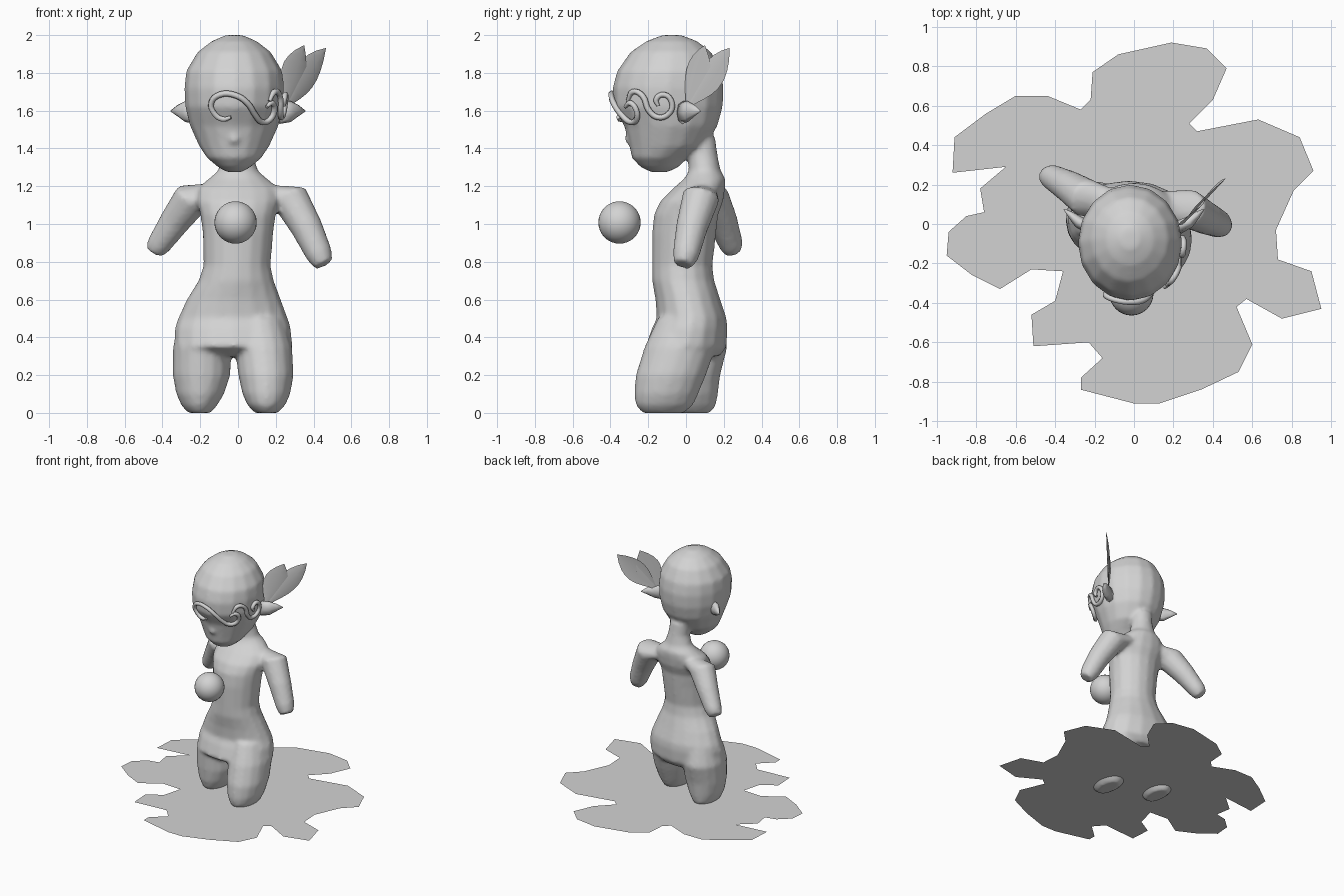
import bpy, bmesh, math
from mathutils import Vector

if "Cube" in bpy.data.objects:
    bpy.data.objects.remove(bpy.data.objects["Cube"], do_unlink=True)

clay = bpy.data.materials.new("clay_grey")
clay.use_nodes = True
clay.diffuse_color = (0.65, 0.65, 0.65, 1)
clay.node_tree.nodes["Principled BSDF"].inputs["Base Color"].default_value = clay.diffuse_color


def add_object(name, bm, smooth=True):
    """Turn a bmesh into a named object in the scene."""
    mesh = bpy.data.meshes.new(name)
    for face in bm.faces:
        face.smooth = smooth
    bm.to_mesh(mesh)
    bm.free()
    mesh.materials.append(clay)
    obj = bpy.data.objects.new(name, mesh)
    bpy.context.collection.objects.link(obj)
    return obj


def loft(bm, sections, axis=(0, 0, 1), sides=16):
    """Closed skin over elliptical sections given as (x, y, z, rx, ry)."""
    turn = Vector(axis).to_track_quat('Z', 'Y')
    if tuple(axis) == (0, 0, 1):
        turn.identity()
    rings = []
    for x, y, z, rx, ry in sections:
        ring = []
        for i in range(sides):
            a = math.tau * i / sides
            offset = turn @ Vector((rx * math.cos(a), ry * math.sin(a), 0))
            ring.append(bm.verts.new(Vector((x, y, z)) + offset))
        rings.append(ring)
    faces = [bm.faces.new(rings[0]), bm.faces.new(rings[-1])]
    for low, high in zip(rings, rings[1:]):
        for i in range(sides):
            j = (i + 1) % sides
            faces.append(bm.faces.new((low[i], low[j], high[j], high[i])))
    bmesh.ops.recalc_face_normals(bm, faces=faces)


# Head sections, also used to lay the curled band on the brow
HEAD = [(-.02, -.14, 1.275, .04, .045), (-.02, -.14, 1.3, .085, .1),
        (-.02, -.14, 1.35, .145, .147), (-.02, -.1, 1.41, .185, .2),
        (-.02, -.08, 1.52, .235, .248), (-.02, -.095, 1.62, .26, .29),
        (-.02, -.095, 1.72, .265, .295), (-.02, -.09, 1.81, .255, .275),
        (-.02, -.08, 1.91, .195, .215), (-.02, -.075, 1.968, .12, .135),
        (-.02, -.075, 2.0, .045, .05)]
TORSO = [(-.025, .03, .3, .22, .15), (-.025, 0, .35, .315, .215),
         (-.027, .02, .45, .308, .2), (-.027, .03, .5, .292, .185),
         (-.022, .01, .6, .25, .172), (-.01, -.015, .7, .2, .165),
         (-.005, -.02, .78, .178, .16), (0, -.01, .95, .187, .17),
         (0, 0, 1.05, .2, .17), (0, .03, 1.12, .22, .167),
         (0, .07, 1.19, .215, .137), (0, .1, 1.24, .155, .11),
         (0, .1, 1.28, .108, .085), (0, .09, 1.36, .082, .078),
         (-.01, .08, 1.46, .08, .075)]
LEFT_LEG = [(.15, -.12, 0, .06, .11), (.15, -.115, .04, .1, .152),
            (.15, -.105, .1, .127, .17), (.148, -.08, .2, .147, .187),
            (.135, -.03, .35, .152, .19), (.11, 0, .5, .13, .15)]
RIGHT_LEG = [(-.205, .02, 0, .06, .11), (-.205, .02, .04, .095, .14),
             (-.2, .015, .1, .127, .155), (-.193, .015, .2, .153, .167),
             (-.19, .03, .35, .155, .19), (-.17, .03, .5, .13, .15)]
LEFT_ARM = [(.14, .1, 1.17, .07, .07), (.27, .08, 1.145, .1, .1),
            (.365, .03, .98, .085, .085), (.43, 0, .84, .072, .072),
            (.455, -.015, .785, .052, .052)]
RIGHT_ARM = [(-.12, .11, 1.17, .07, .07), (-.24, .13, 1.14, .1, .1),
             (-.33, .19, 1.02, .083, .083), (-.42, .24, .89, .065, .065),
             (-.445, .25, .855, .05, .05)]

# Body: lofted parts fused into one smooth skin
bm = bmesh.new()
for part in (HEAD, TORSO, LEFT_LEG, RIGHT_LEG):
    loft(bm, part)
loft(bm, LEFT_ARM, (.18, -.09, -.34), 12)
loft(bm, RIGHT_ARM, (-.2, .12, -.28), 12)
nose = bmesh.ops.create_icosphere(bm, subdivisions=2, radius=.028)
bmesh.ops.translate(bm, verts=nose["verts"], vec=(-.02, -.3, 1.45))
body = add_object("body", bm)
fuse = body.modifiers.new("fuse", 'REMESH')
fuse.mode = 'VOXEL'
fuse.voxel_size = .015
fuse.use_smooth_shade = True
relax = body.modifiers.new("relax", 'SMOOTH')
relax.factor = .5
relax.iterations = 5

# Pointed ears
for name, side in (("left_ear", 1), ("right_ear", -1)):
    bm = bmesh.new()
    loft(bm, [(side * .22, -.02, 1.59, .035, .06), (side * .28, .01, 1.595, .03, .055),
              (side * .32, .045, 1.6, .018, .03), (side * .355, .075, 1.598, .003, .004)],
         (side * .13, .09, 0), 8)
    add_object(name, bm)


# Leaves behind the left ear: thin pointed sheets with a slight cup
def leaf(name, base, tip, across, half_width):
    base, tip, across = Vector(base), Vector(tip), Vector(across).normalized()
    cup = (tip - base).cross(across).normalized()
    bm = bmesh.new()
    rows = []
    steps = 8
    for i in range(steps + 1):
        t = i / steps
        w = half_width * (.08 + math.sin(math.pi * t ** 1.15)) if i < steps else .002
        mid = base.lerp(tip, t)
        rows.append([bm.verts.new(mid + across * w * s + cup * .015 * abs(s) * w / half_width)
                     for s in (-1, 0, 1)])
    for a, b in zip(rows, rows[1:]):
        for k in range(2):
            bm.faces.new((a[k], a[k + 1], b[k + 1], b[k]))
    add_object(name, bm)


leaf("inner_leaf", (.25, 0, 1.62), (.35, .1, 1.945), (.64, .64, -.41), .085)
leaf("outer_leaf", (.26, .01, 1.62), (.465, .23, 1.93), (.5, .53, -.7), .075)


# Curled band around the brow, laid on the head by angle and height
def on_head(degrees, z):
    for a, b in zip(HEAD, HEAD[1:]):
        if a[2] <= z <= b[2]:
            t = (z - a[2]) / (b[2] - a[2])
            x, y, _, rx, ry = (p + (q - p) * t for p, q in zip(a, b))
            angle = math.radians(degrees)
            return (x + (rx + .008) * math.sin(angle), y - (ry + .008) * math.cos(angle), z)


def curl(name, points):
    curve = bpy.data.curves.new(name, 'CURVE')
    curve.dimensions = '3D'
    curve.bevel_depth = .016
    curve.bevel_resolution = 1
    curve.resolution_u = 4
    curve.use_fill_caps = True
    spline = curve.splines.new('BEZIER')
    spline.bezier_points.add(len(points) - 1)
    for i, (knot, p) in enumerate(zip(spline.bezier_points, points)):
        knot.co = on_head(*p)
        knot.handle_left_type = knot.handle_right_type = 'AUTO'
        knot.radius = .6 if i in (0, len(points) - 1) else 1
    curve.materials.append(clay)
    bpy.context.collection.objects.link(bpy.data.objects.new(name, curve))


curl("brow_curl", [(-4, 1.565), (-14, 1.555), (-24, 1.585), (-27, 1.64), (-16, 1.685), (2, 1.68),
                   (15, 1.64), (26, 1.575), (36, 1.54), (48, 1.55), (54, 1.6), (48, 1.64), (40, 1.62)])
curl("temple_curl", [(44, 1.65), (52, 1.7), (63, 1.68), (69, 1.6), (77, 1.565), (90, 1.585),
                     (94, 1.64), (86, 1.685), (78, 1.66), (80, 1.625)])

# Floating orb in front of the chest
bm = bmesh.new()
bmesh.ops.create_uvsphere(bm, u_segments=32, v_segments=16, radius=.112)
bmesh.ops.translate(bm, verts=bm.verts, vec=(-.013, -.352, 1.008))
add_object("orb", bm)

# Splash-shaped ground sheet
OUTLINE = [(.19, .92), (.37, .89), (.47, .79), (.4, .63), (.28, .51), (.32, .47), (.63, .53),
           (.84, .44), (.91, .27), (.81, .17), (.72, -.03), (.73, -.18), (.9, -.24), (.95, -.43),
           (.75, -.48), (.57, -.38), (.52, -.42), (.6, -.61), (.53, -.75), (.34, -.84), (.13, -.91),
           (0, -.91), (-.27, -.84), (-.27, -.78), (-.16, -.68), (-.23, -.6), (-.51, -.62),
           (-.52, -.46), (-.4, -.39), (-.36, -.24), (-.52, -.23), (-.68, -.33), (-.82, -.26),
           (-.95, -.16), (-.94, -.04), (-.85, .04), (-.76, .06), (-.78, .18), (-.65, .29),
           (-.92, .26), (-.91, .44), (-.75, .56), (-.6, .65), (-.44, .65), (-.27, .58),
           (-.22, .63), (-.21, .77), (-.08, .86)]
bm = bmesh.new()
sheet = bm.faces.new([bm.verts.new((x, y, .03)) for x, y in OUTLINE])
sheet.normal_update()
if sheet.normal.z < 0:
    sheet.normal_flip()
add_object("splash_sheet", bm, smooth=False)
